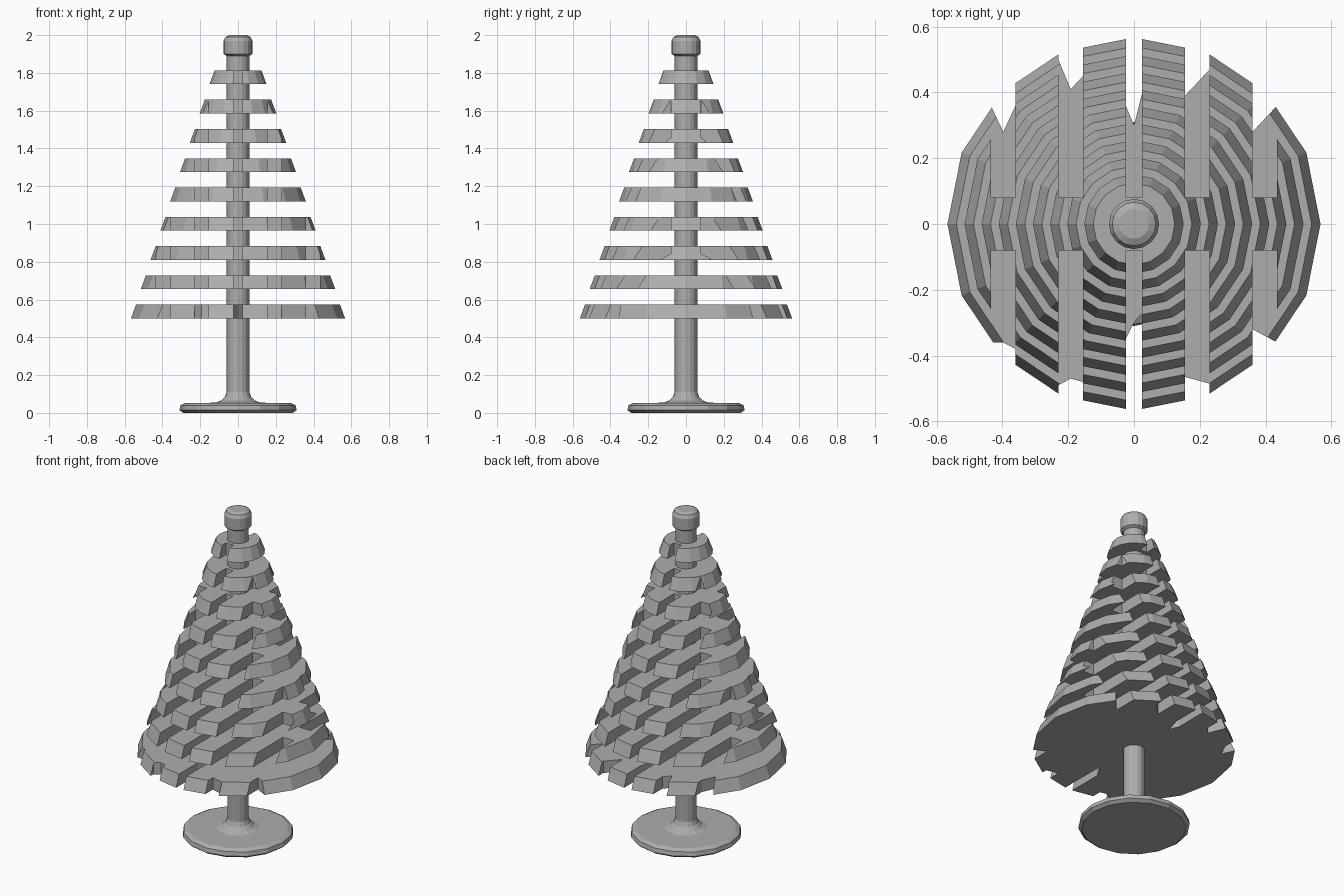
import bpy, bmesh, math

cube = bpy.data.objects.get("Cube")
if cube:
    bpy.data.objects.remove(cube, do_unlink=True)

SIDES = 16
grey = bpy.data.materials.new("plain grey")
grey.use_nodes = True
grey.diffuse_color = (0.42, 0.42, 0.42, 1)
grey.node_tree.nodes["Principled BSDF"].inputs["Base Color"].default_value = grey.diffuse_color


def make_object(name, bm):
    bmesh.ops.recalc_face_normals(bm, faces=bm.faces)
    mesh = bpy.data.meshes.new(name)
    bm.to_mesh(mesh)
    bm.free()
    mesh.materials.append(grey)
    obj = bpy.data.objects.new(name, mesh)
    bpy.context.collection.objects.link(obj)
    return obj


def lathe(name, profile):
    """Closed solid of revolution from (radius, height) points."""
    bm = bmesh.new()
    rings = []
    for r, z in profile:
        rings.append([bm.verts.new((r * math.cos(math.tau * i / SIDES),
                                    r * math.sin(math.tau * i / SIDES), z))
                      for i in range(SIDES)])
    for low, high in zip(rings, rings[1:]):
        for i in range(SIDES):
            j = (i + 1) % SIDES
            bm.faces.new((low[i], low[j], high[j], high[i]))
    bm.faces.new(rings[0][::-1])
    bm.faces.new(rings[-1])
    return make_object(name, bm)


def add_prism(bm, outline, z0, z1):
    low = [bm.verts.new((x, y, z0)) for x, y in outline]
    high = [bm.verts.new((x, y, z1)) for x, y in outline]
    bm.faces.new(low)
    bm.faces.new(high)
    for i in range(len(low)):
        j = (i + 1) % len(low)
        bm.faces.new((low[i], low[j], high[j], high[i]))


def cut(target, outlines, z0, z1):
    """Cut vertical slots with the given plan outlines."""
    bm = bmesh.new()
    for outline in outlines:
        add_prism(bm, outline, z0, z1)
    cutter = make_object("slot_cutter", bm)
    cutter.hide_render = True
    mod = target.modifiers.new("slots", "BOOLEAN")
    mod.operation = "DIFFERENCE"
    mod.solver = "EXACT"
    mod.object = cutter
    bpy.context.view_layer.objects.active = target
    bpy.ops.object.modifier_apply(modifier=mod.name)
    bpy.data.objects.remove(cutter, do_unlink=True)


# Foot, trunk and cap
foot = lathe("foot", [(0.29, 0), (0.31, 0.015), (0.305, 0.04), (0.28, 0.052), (0.12, 0.054),
                      (0.09, 0.065), (0.07, 0.085), (0.06, 0.11)])
trunk = lathe("trunk", [(0.06, 0.1), (0.06, 1.92)])
cap = lathe("cap", [(0.06, 1.89), (0.076, 1.9), (0.076, 1.97), (0.066, 1.99), (0.045, 2.0)])

# Slots shared by all upper tiers, running front to back
spans = [(-0.435, -0.36), (-0.23, -0.155), (-0.025, 0.025), (0.155, 0.23), (0.36, 0.435)]
slots = [[(a, s * 0.08), (b, s * 0.08), (b, s), (a, s)] for a, b in spans for s in (1, -1)]

# Shallower slanted notches of the lowest tier: depths at left, middle, right
back = [(0.36, 0.28, 0.36), (0.50, 0.41, 0.45), (0.36, 0.30, 0.40),
        (0.39, 0.43, 0.47), (0.28, 0.32, 0.36)]
front = [(0.36, 0.36, 0.38), (0.49, 0.47, 0.48), (0.35, 0.30, 0.27),
         (0.465, 0.475, 0.485), (0.32, 0.34, 0.36)]
notches = []
for s, depths in ((1, back), (-1, front)):
    for (a, b), (left, mid, right) in zip(spans, depths):
        notches.append([(a, s * left), ((a + b) / 2, s * mid), (b, s * right), (b, s), (a, s)])

# Nine tapering branch tiers
for k in range(9):
    z = 0.5 + 0.155 * k
    radius = 0.567 - 0.052 * k
    tier = lathe(f"branch_tier_{k + 1}", [(radius, z), (radius - 0.027, z + 0.073)])
    cut(tier, slots if k else notches, z - 0.02, z + 0.1)
